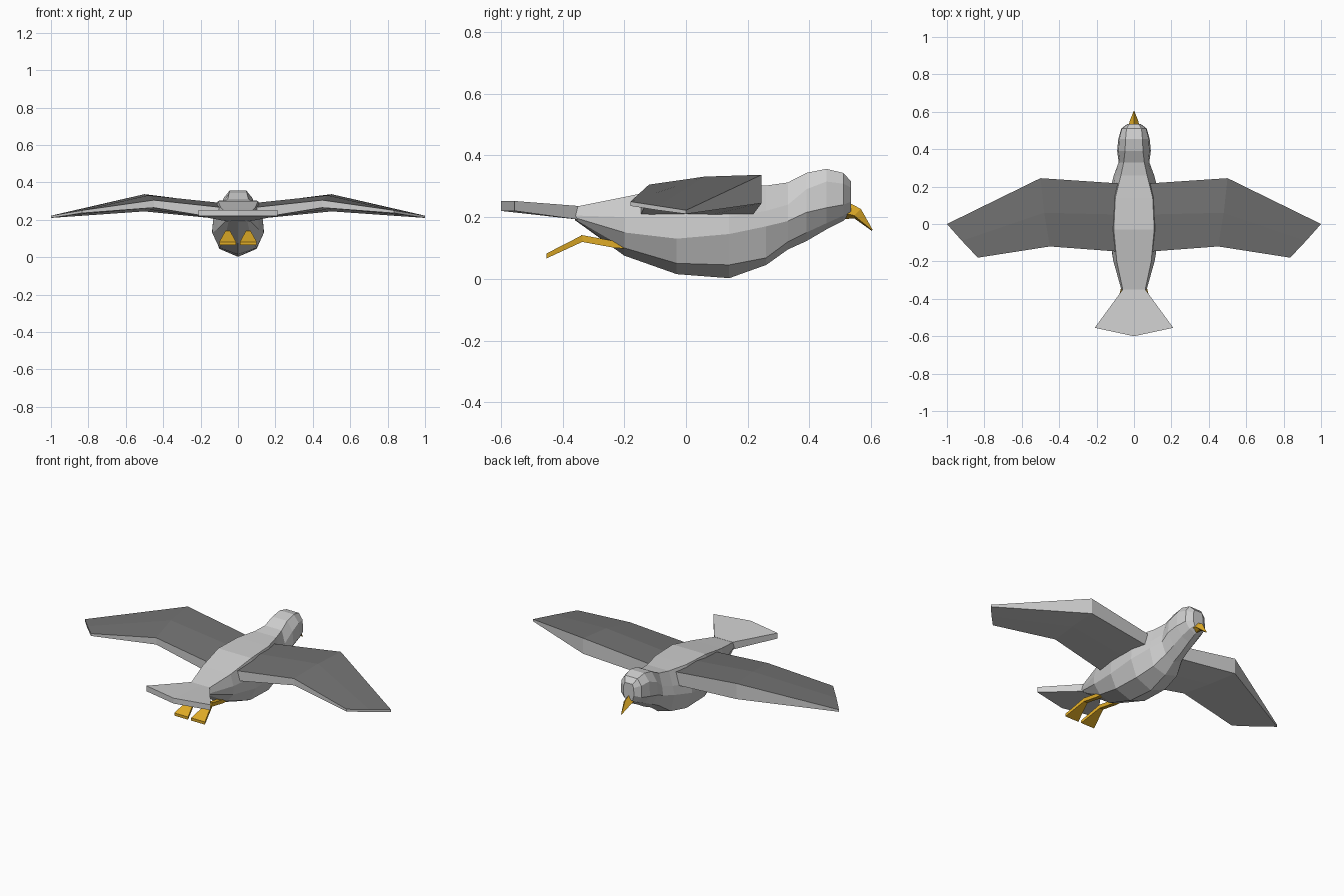
import bpy, bmesh


def material(name, rgb):
    m = bpy.data.materials.new(name)
    m.diffuse_color = (*rgb, 1)
    return m


PLUMAGE = material("light grey", (0.62, 0.62, 0.62))
WING = material("dark grey", (0.17, 0.17, 0.17))
YELLOW = material("yellow", (0.74, 0.41, 0.02))


def loft(name, rings, mats, top_dark=False):
    """Skin a list of equal closed rings and cap both ends."""
    bm = bmesh.new()
    loops = [[bm.verts.new(p) for p in r] for r in rings]
    n = len(rings[0])
    for a, b in zip(loops, loops[1:]):
        for i in range(n):
            j = (i + 1) % n
            bm.faces.new((a[i], a[j], b[j], b[i]))
    bm.faces.new(loops[0])
    bm.faces.new(loops[-1])
    bmesh.ops.remove_doubles(bm, verts=bm.verts, dist=0.0005)
    bmesh.ops.recalc_face_normals(bm, faces=bm.faces)
    bm.normal_update()
    if top_dark:
        for f in bm.faces:
            f.material_index = 1 if f.normal.z > 0.6 else 0
    me = bpy.data.meshes.new(name)
    bm.to_mesh(me)
    bm.free()
    for m in mats:
        me.materials.append(m)
    ob = bpy.data.objects.new(name, me)
    bpy.context.collection.objects.link(ob)
    return ob


def mirror(ob):
    mod = ob.modifiers.new("mirror", 'MIRROR')
    mod.use_mirror_merge = False


# body and head: y, then heights and half widths from back to belly, then keel height
SECTIONS = [
    (-.36, (.233, .205, .198, .193), (.058, .065, .060, .050), .190),
    (-.20, (.265, .200, .150, .100), (.092, .110, .110, .070), .075),
    (-.03, (.300, .200, .130, .050), (.108, .133, .138, .100), .015),
    (.14, (.302, .200, .145, .045), (.100, .133, .138, .100), .002),
    (.26, (.302, .220, .170, .068), (.070, .095, .108, .082), .045),
    (.33, (.312, .240, .187, .120), (.055, .075, .082, .055), .095),
    (.39, (.343, .290, .215, .150), (.048, .083, .090, .050), .122),
    (.455, (.356, .315, .230, .180), (.045, .078, .084, .048), .160),
    (.51, (.343, .308, .240, .205), (.040, .065, .068, .040), .188),
    (.535, (.315, .295, .250, .220), (.025, .032, .035, .025), .212),
]
rings = []
for y, zs, ws, keel in SECTIONS:
    right = [(w, y, z) for w, z in zip(ws, zs)]
    left = [(-w, y, z) for w, z in zip(ws, zs)]
    rings.append(right + [(0, y, keel)] + left[::-1])
loft("body", rings, [PLUMAGE])

# fan tail
tail = []
for x, y0, y1 in ((-1, -.35, -.555), (0, -.35, -.60), (1, -.35, -.555)):
    a, b = x * .06, x * .21
    tail.append([(a, y0, .236), (b, y1, .252), (b, y1, .22), (a, y0, .192)])
loft("tail", tail, [PLUMAGE])

# wings: leading, middle and trailing points on top, then the same below
wing = [
    [(.05, .215, .28), (.05, .05, .286), (.05, -.15, .262),
     (.05, -.15, .20), (.05, .05, .20), (.05, .215, .205)],
    [(.50, .245, .337), (.48, .06, .331), (.45, -.12, .305),
     (.45, -.12, .265), (.48, .06, .255), (.50, .245, .245)],
    [(1.0, 0, .222), (.92, -.09, .236), (.835, -.18, .250),
     (.835, -.18, .236), (.92, -.09, .222), (1.0, 0, .210)],
]
mirror(loft("wing", wing, [PLUMAGE, WING], top_dark=True))

# hooked beak
beak = [[(-.028, .50, .215), (0, .50, .262), (.028, .50, .215), (0, .50, .192)],
        [(-.025, .545, .205), (0, .567, .226), (.025, .545, .205), (0, .545, .196)],
        [(-.002, .603, .157), (0, .604, .160), (.002, .603, .157), (0, .602, .155)]]
loft("beak", beak, [YELLOW])


def slab(x, w, y, z, t):
    return [(x - w, y, z), (x + w, y, z), (x + w, y, z - t), (x - w, y, z - t)]


# trailing legs with webbed feet
mirror(loft("leg", [slab(.055, .012, -.17, .118, .022),
                    slab(.055, .012, -.23, .122, .022),
                    slab(.055, .012, -.34, .142, .022)], [YELLOW]))
mirror(loft("foot", [slab(.055, .012, -.335, .142, .022),
                     slab(.055, .045, -.452, .082, .016)], [YELLOW]))
